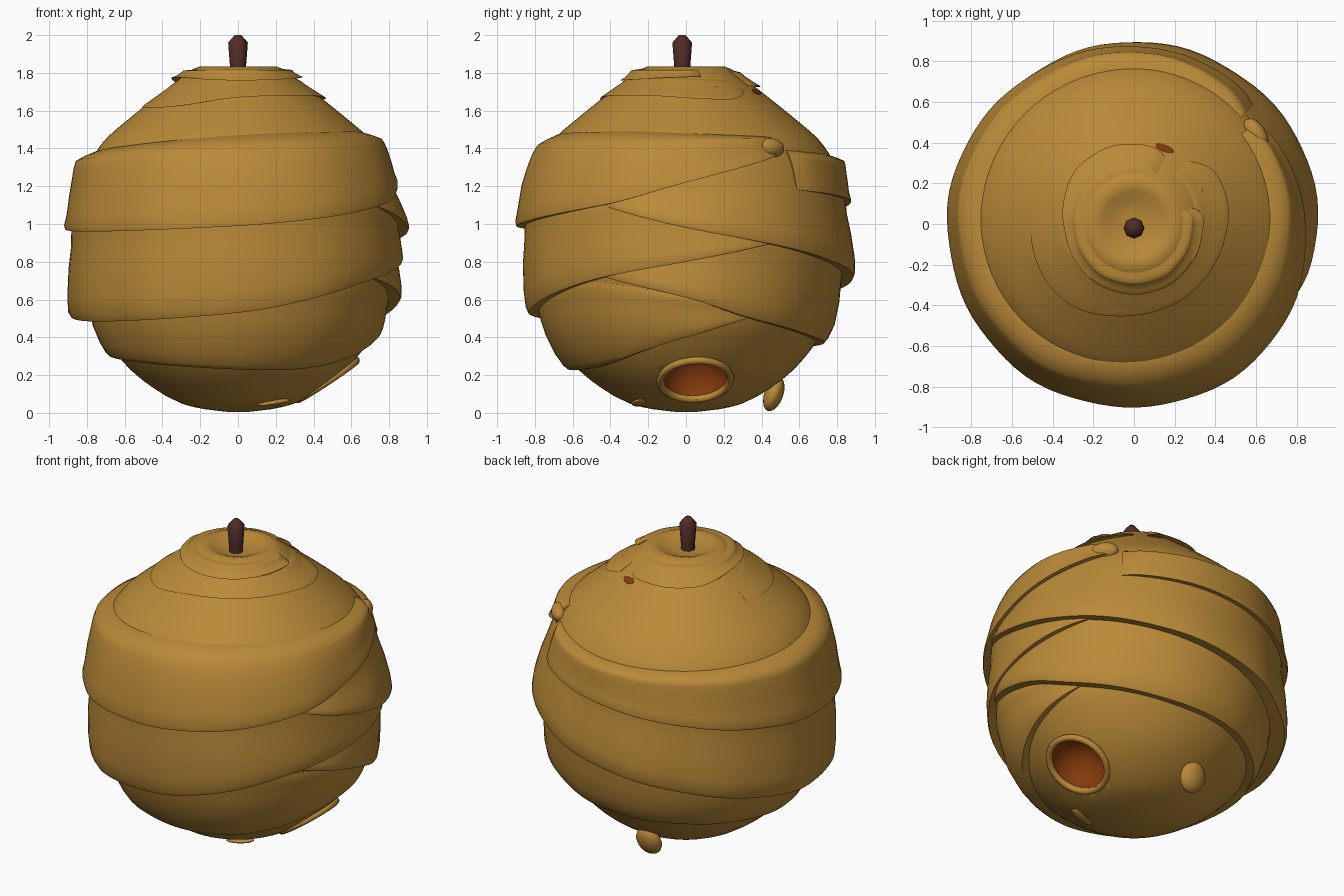
import bpy, bmesh, math
from mathutils import Vector

if "Cube" in bpy.data.objects:
    bpy.data.objects.remove(bpy.data.objects["Cube"])


def material(name, rgb):
    m = bpy.data.materials.new(name)
    m.diffuse_color = (*rgb, 1)
    m.use_nodes = True
    m.node_tree.nodes["Principled BSDF"].inputs["Base Color"].default_value = m.diffuse_color
    return m


WAX = material("golden wax", (0.49, 0.253, 0.04))
INNER = material("orange interior", (0.23, 0.042, 0.004))
WOOD = material("dark wood", (0.085, 0.025, 0.02))


def curve(keys, x):
    """Smooth cubic interpolation through (x, value) keys."""
    x = min(max(x, keys[0][0]), keys[-1][0])
    i = 0
    while i < len(keys) - 2 and x > keys[i + 1][0]:
        i += 1

    def slope(k):
        a, b = keys[max(k - 1, 0)], keys[min(k + 1, len(keys) - 1)]
        return (b[1] - a[1]) / (b[0] - a[0])
    (x0, y0), (x1, y1) = keys[i], keys[i + 1]
    h = x1 - x0
    t = (x - x0) / h
    return ((2*t**3 - 3*t**2 + 1) * y0 + (t**3 - 2*t*t + t) * h * slope(i)
            + (3*t*t - 2*t**3) * y1 + (t**3 - t*t) * h * slope(i + 1))


def finish(name, bm, mats, angle=40):
    bmesh.ops.recalc_face_normals(bm, faces=bm.faces)
    me = bpy.data.meshes.new(name)
    bm.to_mesh(me)
    bm.free()
    ob = bpy.data.objects.new(name, me)
    bpy.context.collection.objects.link(ob)
    for m in mats:
        me.materials.append(m)
    bpy.ops.object.select_all(action='DESELECT')
    ob.select_set(True)
    bpy.context.view_layer.objects.active = ob
    bpy.ops.object.shade_smooth_by_angle(angle=math.radians(angle))
    return ob


def lathe(name, profile, n, mat, centre=(0, 0), angle=40):
    bm = bmesh.new()
    rings = []
    for r, z in profile:
        rings.append([bm.verts.new((centre[0] + r * math.cos(2*math.pi*i/n),
                                    centre[1] + r * math.sin(2*math.pi*i/n), z)) for i in range(n)])
    for a, b in zip(rings, rings[1:]):
        for i in range(n):
            bm.faces.new((a[i], a[(i+1) % n], b[(i+1) % n], b[i]))
    bm.faces.new(rings[0][::-1])
    bm.faces.new(rings[-1])
    return finish(name, bm, mat, angle)


# Body: egg-shaped profile with a dimpled crown
SIDE = [(0.005, 0.05), (0.02, 0.18), (0.05, 0.30), (0.12, 0.43), (0.22, 0.56), (0.36, 0.68), (0.50, 0.76),
        (0.75, 0.82), (0.95, 0.835), (1.2, 0.82), (1.35, 0.77), (1.45, 0.70), (1.53, 0.61),
        (1.66, 0.45), (1.76, 0.32), (1.82, 0.24)]
zs = [0.005, 0.01, 0.02, 0.035] + [0.05 + 1.77*i/44 for i in range(45)]
prof = [(curve(SIDE, z), z) for z in zs]
prof += [(0.20, 1.835), (0.16, 1.825), (0.12, 1.805), (0.06, 1.795)]
body = lathe("hive_body", prof, 72, [WAX, INNER])


def wrap(name, bottom, top, offset, top_offset, fade=18):
    """Tapering strip wound around the body, flaring to an overhanging lower lip."""
    a0, a1 = bottom[0][0], bottom[-1][0]
    n = int((a1 - a0) / 4)
    bm = bmesh.new()
    rows = []
    for i in range(n + 1):
        a = a0 + (a1 - a0) * i / n
        zb, zt = curve(bottom, a), curve(top, a)
        k = math.sqrt(min(1, 0.05 + (a - a0) / fade, 0.05 + (a1 - a) / fade))
        k *= 1 + 0.05 * math.sin(math.radians(a * 5)) + 0.04 * math.sin(math.radians(a * 11))
        d, u = curve(offset, a), curve(top_offset, a)
        sec = [(0, -0.03), (0.0, u*0.1), (0.05, u*0.6), (0.11, u), (0.2, u*0.95), (0.35, u*0.7 + d*0.12),
               (0.55, u*0.35 + d*0.45), (0.8, d*0.85), (0.95, d), (1.0, d*0.93), (0.985, -0.04)]
        row = []
        for t, o in sec:
            z = zt + (zb - zt) * t
            r = curve(SIDE, z) + (o * k if o > 0 else o)
            row.append(bm.verts.new((r*math.cos(math.radians(a)), r*math.sin(math.radians(a)), z)))
        rows.append(row)
    m = len(rows[0])
    for p, q in zip(rows, rows[1:]):
        for j in range(m):
            bm.faces.new((p[j], p[(j+1) % m], q[(j+1) % m], q[j]))
    bm.faces.new(rows[0])
    bm.faces.new(rows[-1][::-1])
    return finish(name, bm, [WAX], 50)


# Angles: 0 right, 90 back, 180 left, 270 front
wrap("upper_wrap",
     [(45, 1.18), (90, 1.12), (180, 0.97), (270, 0.99), (330, 1.1), (360, 1.22), (400, 1.37)],
     [(45, 1.39), (90, 1.36), (180, 1.38), (270, 1.47), (330, 1.49), (360, 1.48), (402, 1.46)],
     [(45, 0.035), (90, 0.045), (180, 0.085), (270, 0.07), (330, 0.055), (360, 0.03), (400, 0.04)],
     [(45, 0.045), (90, 0.06), (180, 0.08), (270, 0.06), (360, 0.06), (400, 0.07)], 10)
wrap("middle_wrap",
     [(-32, 1.1), (0, 0.98), (35, 0.88), (90, 0.72), (180, 0.50), (270, 0.53), (330, 0.72), (360, 0.80), (397, 0.91)],
     [(-32, 1.2), (0, 1.26), (35, 1.36), (90, 1.22), (180, 1.08), (270, 1.1), (330, 1.14), (360, 1.06), (397, 0.96)],
     [(-32, 0.05), (0, 0.07), (90, 0.075), (180, 0.125), (270, 0.07), (330, 0.05), (397, 0.04)],
     [(-32, 0.015), (35, 0.0), (90, 0.015), (180, 0.05), (270, 0.02), (397, 0.015)])
wrap("lower_wrap",
     [(-32, 0.72), (0, 0.61), (25, 0.5), (65, 0.4), (90, 0.37), (180, 0.30), (270, 0.23), (315, 0.25), (360, 0.4), (385, 0.5)],
     [(-32, 0.85), (0, 0.92), (25, 0.95), (65, 0.9), (180, 0.65), (270, 0.62), (315, 0.7), (360, 0.62), (385, 0.55)],
     [(-32, 0.04), (0, 0.07), (65, 0.05), (180, 0.05), (270, 0.06), (315, 0.05), (385, 0.03)],
     [(-32, 0.01), (385, 0.01)])
wrap("shoulder_wrap",
     [(170, 1.62), (225, 1.62), (270, 1.67), (330, 1.68), (390, 1.66), (410, 1.70)],
     [(170, 1.72), (270, 1.78), (410, 1.76)],
     [(170, 0.01), (270, 0.015), (410, 0.03)], [(170, 0.0), (410, 0.01)])
wrap("crown_wrap",
     [(65, 1.73), (130, 1.73), (180, 1.775), (270, 1.76), (330, 1.77), (375, 1.78)],
     [(65, 1.81), (270, 1.82), (375, 1.82)],
     [(65, 0.03), (130, 0.04), (180, 0.05), (270, 0.03), (375, 0.05)],
     [(65, 0.02), (180, 0.04), (375, 0.04)], 10)

# Stem
lathe("stem", [(0.042, 1.78), (0.043, 1.84), (0.052, 1.96), (0.018, 2.0)], 8, [WOOD], (0, -0.02), 80)

# Entrance hole: carved bowl showing the orange interior
normal = Vector((0.55, 0.05, -0.83)).normalized()
centre = Vector((0.475, 0.05, 0.168))
rot = normal.to_track_quat('Z', 'Y')
bm = bmesh.new()
bmesh.ops.create_uvsphere(bm, u_segments=32, v_segments=16, radius=0.172)
for f in bm.faces:
    f.material_index = 1
cutter = finish("entrance_cutter", bm, [WAX, INNER])
cutter.location = centre
cutter.rotation_euler = rot.to_euler()
cutter.hide_render = True
cutter.hide_set(True)
cut = body.modifiers.new("entrance", 'BOOLEAN')
cut.operation, cut.object, cut.solver = 'DIFFERENCE', cutter, 'EXACT'

# Low raised rim around the entrance
bpy.ops.mesh.primitive_torus_add(major_radius=0.186, minor_radius=0.02, major_segments=32,
                                 minor_segments=10, location=centre - normal * 0.008,
                                 rotation=rot.to_euler())
rim = bpy.context.object
rim.name = "entrance_rim"
rim.data.materials.append(WAX)
bpy.ops.object.shade_smooth()


def blob(name, loc, scale, rotation=(0, 0, 0), mat=WAX):
    bpy.ops.mesh.primitive_uv_sphere_add(segments=16, ring_count=10, radius=1, location=loc, rotation=rotation)
    ob = bpy.context.object
    ob.name, ob.scale = name, scale
    ob.data.materials.append(mat)
    bpy.ops.object.shade_smooth()


# Wax drip under the back and small wax lumps
blob("wax_drip", (-0.06, 0.465, 0.10), (0.085, 0.05, 0.095), (-0.35, 0, 0))
blob("wax_lump_front", (0.19, -0.25, 0.055), (0.09, 0.035, 0.016), (0, -0.15, 0.2))
blob("upper_wrap_end", (0.60, 0.44, 1.40), (0.05, 0.09, 0.055), (0, 0.4, 0.55))

# Tears near the crown showing the interior
for i, (deg, z, w) in enumerate([(26, 1.715, 0.035), (68, 1.70, 0.05)]):
    a = math.radians(deg)
    r = curve(SIDE, z) + 0.004
    blob("crown_tear_%d" % i, (r*math.cos(a), r*math.sin(a), z), (0.022, w, 0.004), (0, 0.7, a), INNER)
